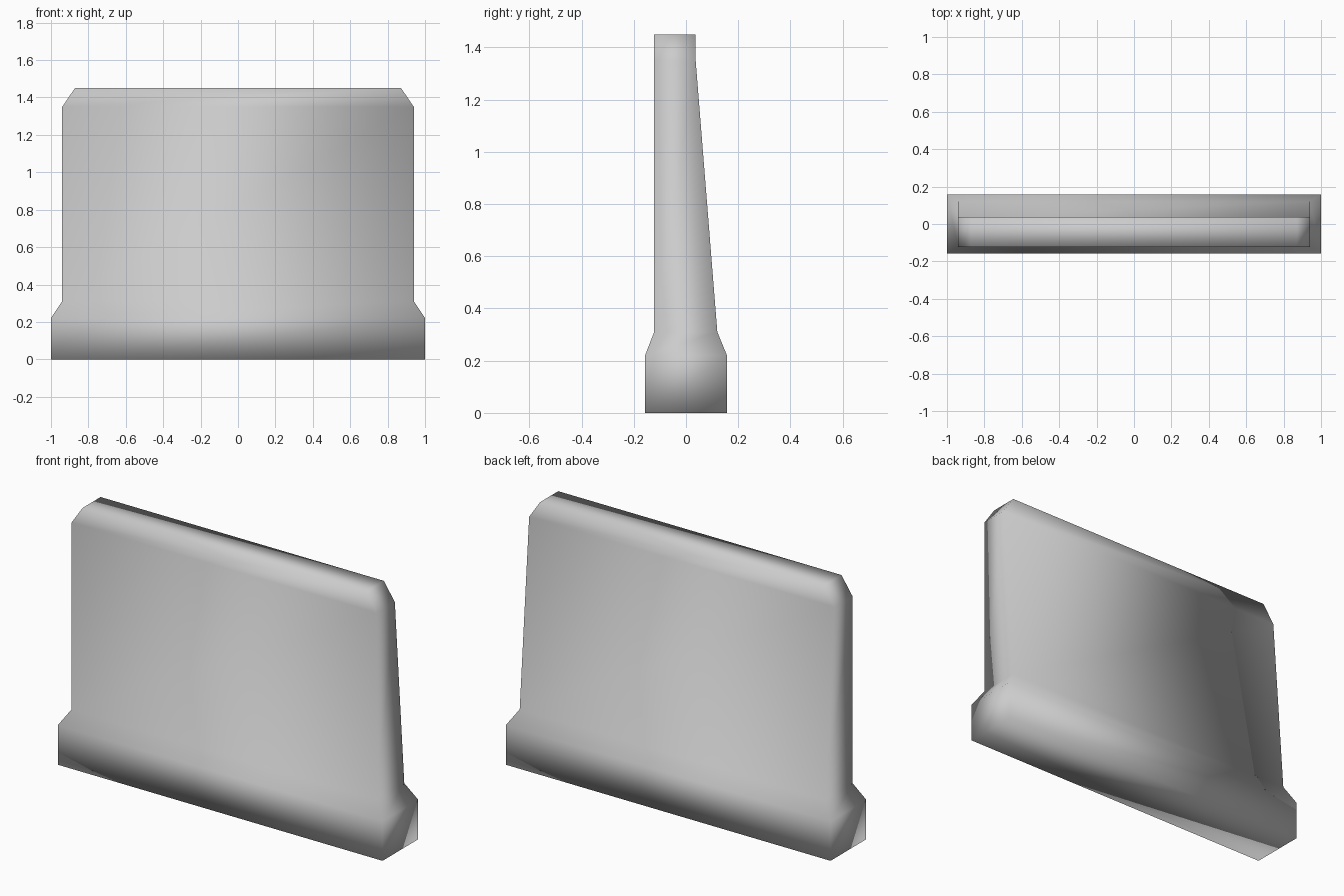
import bpy
import bmesh

default = bpy.data.objects.get("Cube")
if default:
    bpy.data.objects.remove(default, do_unlink=True)

# Pale grey concrete
grey = bpy.data.materials.new("pale_grey")
grey.use_nodes = True
colour = (0.6, 0.6, 0.6, 1)
grey.diffuse_color = colour
grey.node_tree.nodes["Principled BSDF"].inputs["Base Color"].default_value = colour

# Levels of the slab: height, half width, front y, back y
levels = [
    (0.0, 1.0, -0.157, 0.157),     # foot
    (0.22, 1.0, -0.157, 0.157),
    (0.31, 0.94, -0.122, 0.12),    # bottom of the wall
    (1.35, 0.94, -0.122, 0.037),   # top of the wall, leaning back face
    (1.45, 0.872, -0.122, 0.037),  # bevelled top corners
]

bm = bmesh.new()
rings = [[bm.verts.new(p) for p in
          ((-w, front, z), (w, front, z), (w, back, z), (-w, back, z))]
         for z, w, front, back in levels]

# Sides between the levels, then the two caps
for low, high in zip(rings, rings[1:]):
    for i in range(4):
        j = (i + 1) % 4
        bm.faces.new((low[i], low[j], high[j], high[i]))
bm.faces.new(reversed(rings[0]))
bm.faces.new(rings[-1])

# Soft shading across every edge
for face in bm.faces:
    face.smooth = True

mesh = bpy.data.meshes.new("barrier_wall")
bm.to_mesh(mesh)
bm.free()
mesh.materials.append(grey)
wall = bpy.data.objects.new("barrier_wall", mesh)
bpy.context.collection.objects.link(wall)
